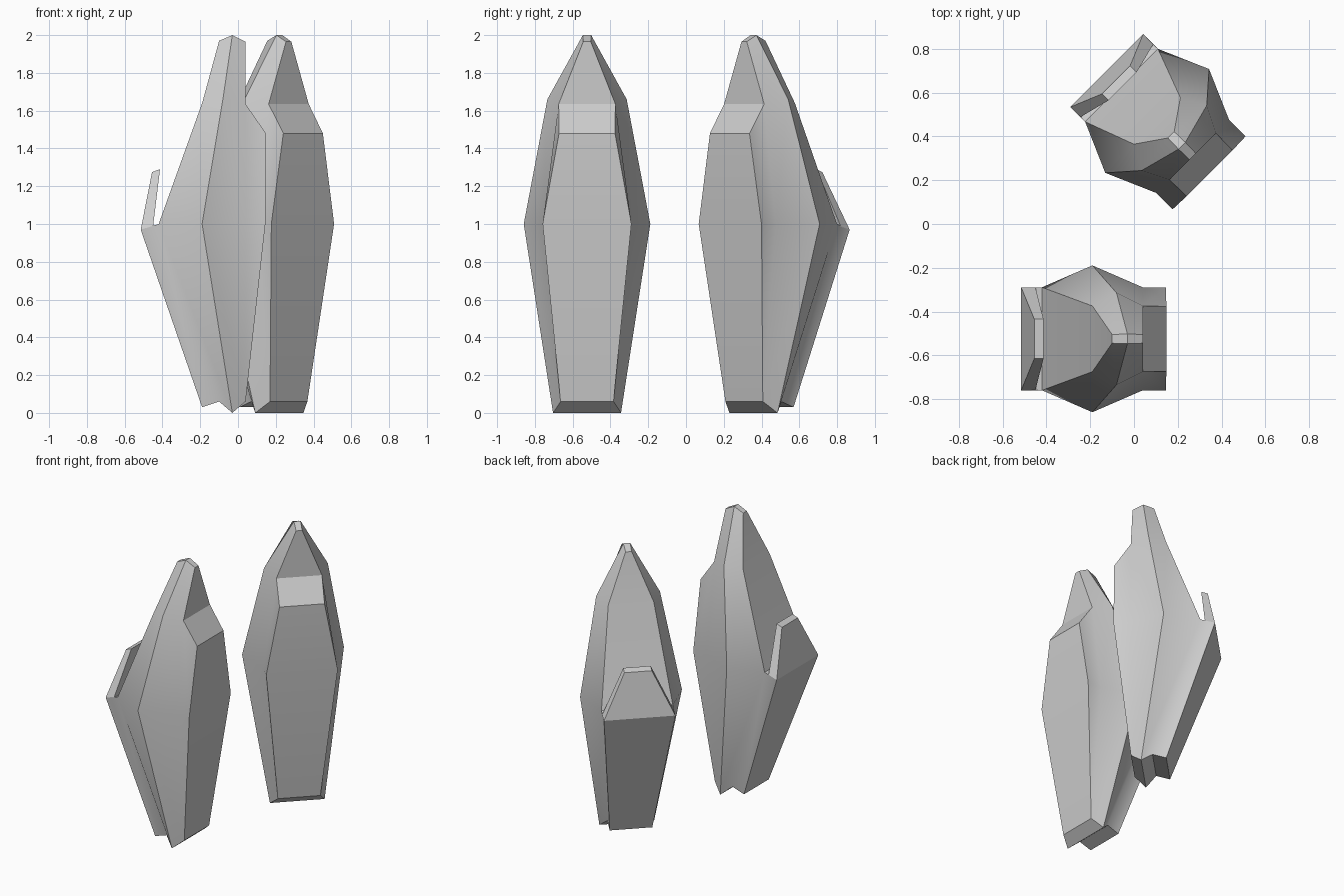
import bpy, bmesh, math

if "Cube" in bpy.data.objects:
    bpy.data.objects.remove(bpy.data.objects["Cube"])

# Half-profile points: (x, half width, z)
P = {
    # pointed body: tip, shoulder, waist and base rings (b = back, m = side ridge, f = front)
    "tb": (-0.10, 0.02, 1.97), "tm": (-0.03, 0.022, 2.0), "tf": (0.04, 0.02, 1.965),
    "ub": (-0.19, 0.15, 1.64), "um": (-0.08, 0.21, 1.66), "uf": (0.04, 0.15, 1.635),
    "wb": (-0.42, 0.235, 1.0), "wm": (-0.19, 0.335, 1.0), "wf": (0.04, 0.235, 1.0),
    "bb": (-0.10, 0.14, 0.06), "bm": (-0.03, 0.18, 0.0), "bf": (0.04, 0.14, 0.06),
    # raised front plate
    "p1": (0.148, 0.148, 1.48), "p2": (0.145, 0.235, 1.0),
    # back plate with upright fin
    "q": (-0.19, 0.14, 0.03), "r": (-0.515, 0.235, 0.97),
    "s": (-0.455, 0.09, 1.275), "s2": (-0.413, 0.09, 1.29), "l": (-0.45, 0.235, 0.985),
}
# Closed centre strip joining the left and right halves
LOOP = "tf uf p1 p2 bf bm bb q r s s2 l wb ub tb tm".split()
# Side faces, repeated on both halves
SIDES = ["tb tm um ub", "tm tf uf um", "ub um wm wb", "um uf wf wm",
         "wb wm bm bb", "wm wf bf bm", "uf p1 p2 wf", "wf p2 bf",
         "wb l r", "wb r q bb", "l s2 s r"]


def make_guard(name, location, angle):
    bm = bmesh.new()
    v = {(k, s): bm.verts.new((x, s * w, z)) for k, (x, w, z) in P.items() for s in (1, -1)}
    for a, b in zip(LOOP, LOOP[1:] + LOOP[:1]):
        bm.faces.new((v[a, 1], v[b, 1], v[b, -1], v[a, -1]))
    for names in SIDES:
        for s in (1, -1):
            bm.faces.new([v[k, s] for k in names.split()])
    bmesh.ops.recalc_face_normals(bm, faces=bm.faces)
    mesh = bpy.data.meshes.new(name)
    bm.to_mesh(mesh)
    bm.free()
    ob = bpy.data.objects.new(name, mesh)
    bpy.context.collection.objects.link(ob)
    ob.location = location
    ob.rotation_euler.z = angle
    bpy.ops.object.select_all(action='DESELECT')
    ob.select_set(True)
    bpy.context.view_layer.objects.active = ob
    bpy.ops.object.shade_smooth_by_angle(angle=math.radians(30))


# Two identical armour guards, the rear one turned
make_guard("front_guard", (0, -0.524, 0), 0)
make_guard("rear_guard", (0.24, 0.336, 0), math.radians(-45))
